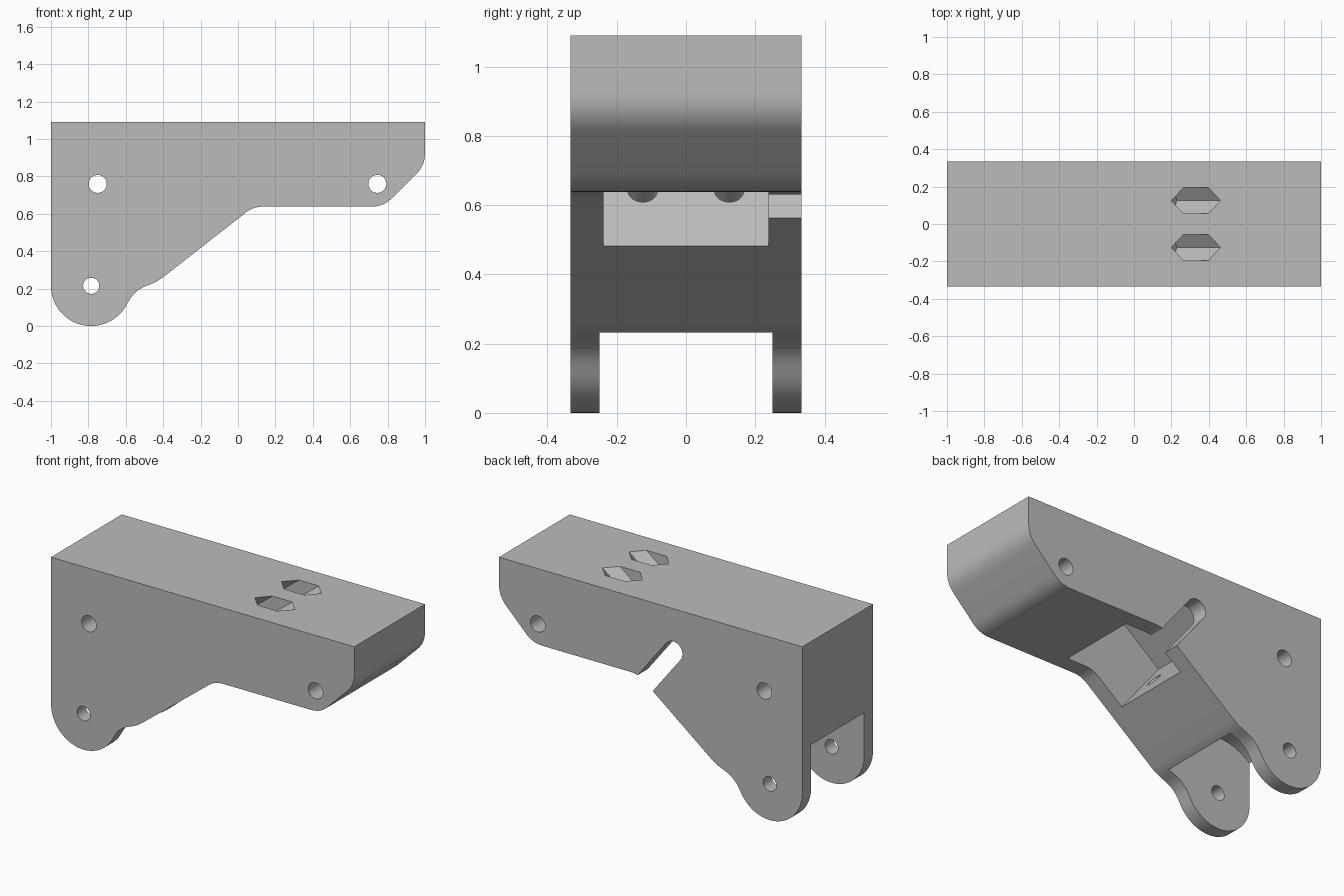
import bpy, bmesh
from math import cos, sin, tan, pi, radians
from mathutils import Vector, Matrix

cube = bpy.data.objects.get("Cube")
if cube:
    bpy.data.objects.remove(cube, do_unlink=True)

grey = bpy.data.materials.new("plain grey")
grey.use_nodes = True
colour = (0.5, 0.5, 0.5, 1)
grey.diffuse_color = colour
grey.node_tree.nodes["Principled BSDF"].inputs["Base Color"].default_value = colour

# Frames: the side plane, the plane tilted along the slope, and the screw axis
TILT = radians(38)
along = Vector((cos(TILT), 0, sin(TILT)))
inward = Vector((-sin(TILT), 0, cos(TILT)))
Y = Vector((0, 1, 0))


def frame(a, b, axis):
    return Matrix((a, b, axis)).transposed()


SIDE = frame(Vector((1, 0, 0)), Vector((0, 0, 1)), Y)
SLOPE = frame(along, inward, Y)
SCREW = frame(inward, Y, along)


def arc(cx, cy, r, start, end, steps):
    return [(cx + r * cos(start + (end - start) * i / steps),
             cy + r * sin(start + (end - start) * i / steps)) for i in range(steps + 1)]


def circle(cx, cy, r, n=48):
    return arc(cx, cy, r, 0, 2 * pi, n)[:-1]


def fillet(prev, corner, nxt, length, steps=10):
    """Round a corner with a curve starting the given length away."""
    p, c, n = Vector(prev), Vector(corner), Vector(nxt)
    a = c + (p - c).normalized() * length
    b = c + (n - c).normalized() * length
    pts = []
    for i in range(steps + 1):
        t = i / steps
        pts.append(tuple(a * (1 - t) ** 2 + c * 2 * t * (1 - t) + b * t * t))
    return pts


def prism(name, pts, axes, low, high):
    bm = bmesh.new()
    rings = [[bm.verts.new(axes @ Vector((a, b, h))) for a, b in pts] for h in (low, high)]
    for ring in rings:
        bm.faces.new(ring)
    for i in range(len(pts)):
        j = (i + 1) % len(pts)
        bm.faces.new((rings[0][i], rings[0][j], rings[1][j], rings[1][i]))
    bmesh.ops.recalc_face_normals(bm, faces=bm.faces)
    mesh = bpy.data.meshes.new(name)
    bm.to_mesh(mesh)
    bm.free()
    mesh.materials.append(grey)
    obj = bpy.data.objects.new(name, mesh)
    bpy.context.collection.objects.link(obj)
    return obj


# Bracket body: side outline with rounded corners and a pivot lug
TOP, UNDER, HALF = 1.09, 0.638, 0.333
PIVOT = (-0.785, 0.215)
lug = arc(*PIVOT, 0.215, pi, 2 * pi - radians(29), 36)
corners = [lug[-1], (-0.55, 0.192), (-0.43, 0.238), (0.082, UNDER),
           (0.778, UNDER), (1, 0.86), (1, TOP)]
lengths = [0.065, 0.04, 0.05, 0.065, 0.065]
outline = [(-1, TOP)] + lug
for i, length in enumerate(lengths):
    outline += fillet(corners[i], corners[i + 1], corners[i + 2], length)
outline.append(corners[-1])
body = prism("bracket_body", outline, SIDE, -HALF, HALF)

# Cutters: fork gap, cross pin holes, tilted pocket and side slot
cutters = [
    prism("fork_gap", circle(*PIVOT, 0.337, 96), SIDE, -0.25, 0.25),
    prism("pivot_hole", circle(*PIVOT, 0.043), SIDE, -1, 1),
    prism("rear_pin_hole", circle(-0.75, 0.76, 0.048), SIDE, -1, 1),
    prism("front_pin_hole", circle(0.745, 0.76, 0.048), SIDE, -1, 1),
    prism("pocket", [(0.205, 0.2), (0.593, 0.2), (0.593, 0.86), (0.205, 0.86)],
          SLOPE, -0.238, 0.238),
    prism("side_slot", [(0.336, 0.2), (0.456, 0.2)] + arc(0.396, 0.75, 0.06, 0, pi, 24),
          SLOPE, 0.2, 0.4),
]
# Two sloping screw holes with hexagonal head recesses
for side in (-1, 1):
    y = side * 0.125
    cutters.append(prism("screw_hole", circle(0.655, y, 0.0425), SCREW, -0.485, 0.8))
    cutters.append(prism("hex_recess", circle(0.655, y, 0.081, 6), SCREW, 0.74, 1.2))

bpy.ops.object.select_all(action='DESELECT')
bpy.context.view_layer.objects.active = body
body.select_set(True)
for cutter in cutters:
    cutter.hide_render = True
    mod = body.modifiers.new(cutter.name, 'BOOLEAN')
    mod.operation = 'DIFFERENCE'
    mod.solver = 'EXACT'
    mod.object = cutter
    bpy.ops.object.modifier_apply(modifier=mod.name)
    bpy.data.objects.remove(cutter, do_unlink=True)

bpy.ops.object.shade_smooth_by_angle(angle=radians(25))
